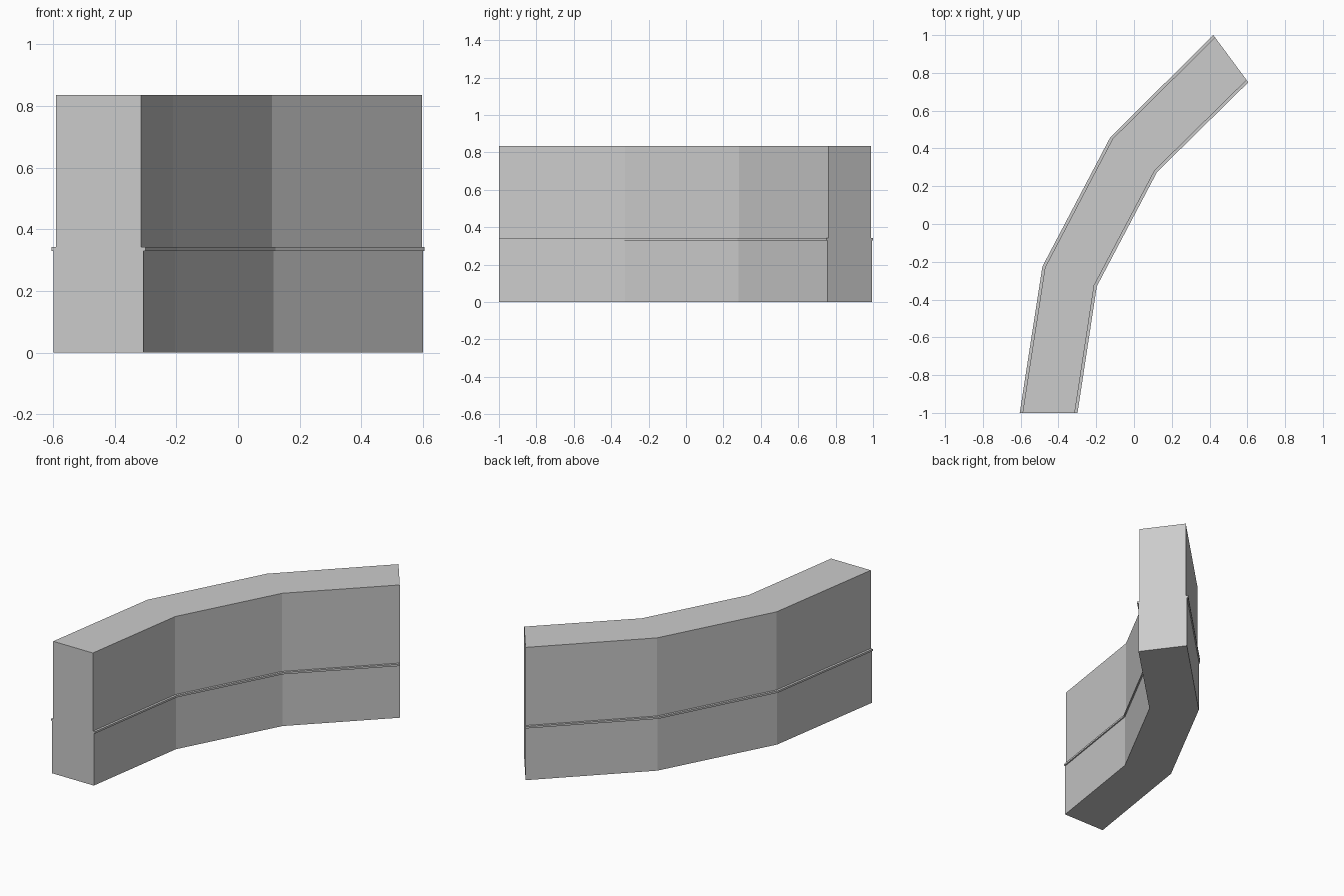
import bpy
import bmesh
from mathutils import Vector

cube = bpy.data.objects.get("Cube")
if cube:
    bpy.data.objects.remove(cube, do_unlink=True)

# Plain grey wall colour
grey = bpy.data.materials.new("wall_grey")
grey.use_nodes = True
colour = (0.6, 0.6, 0.6, 1)
grey.diffuse_color = colour
grey.node_tree.nodes["Principled BSDF"].inputs["Base Color"].default_value = colour

# Plan of the bend: outer and inner edge of the moulding at each joint
stations = [
    ((-0.605, -1.0), (-0.299, -1.0)),
    ((-0.485, -0.225), (-0.197, -0.33)),
    ((-0.125, 0.46), (0.122, 0.275)),
    ((0.42, 1.0), (0.605, 0.75)),
]

# Half of the cross-section: (inset as a share of the width, height)
half = [(0.026, 0), (0.026, 0.33), (0, 0.33), (0, 0.342), (0.048, 0.342), (0.048, 0.835)]
section = half + [(1 - inset, z) for inset, z in reversed(half)]


def sweep(name, stations, section):
    """Sweep a closed section along the stations and cap both ends."""
    bm = bmesh.new()
    rings = []
    for outer, inner in stations:
        a, b = Vector(outer), Vector(inner)
        rings.append([bm.verts.new((*a.lerp(b, t), z)) for t, z in section])
    n = len(section)
    for r, s in zip(rings, rings[1:]):
        for i in range(n):
            j = (i + 1) % n
            bm.faces.new((r[i], r[j], s[j], s[i]))
    bm.faces.new(rings[0])
    bm.faces.new(rings[-1])
    bmesh.ops.recalc_face_normals(bm, faces=bm.faces)
    mesh = bpy.data.meshes.new(name)
    bm.to_mesh(mesh)
    bm.free()
    mesh.materials.append(grey)
    obj = bpy.data.objects.new(name, mesh)
    bpy.context.collection.objects.link(obj)
    return obj


# Wall with a projecting moulding band
sweep("curved_wall", stations, section)
